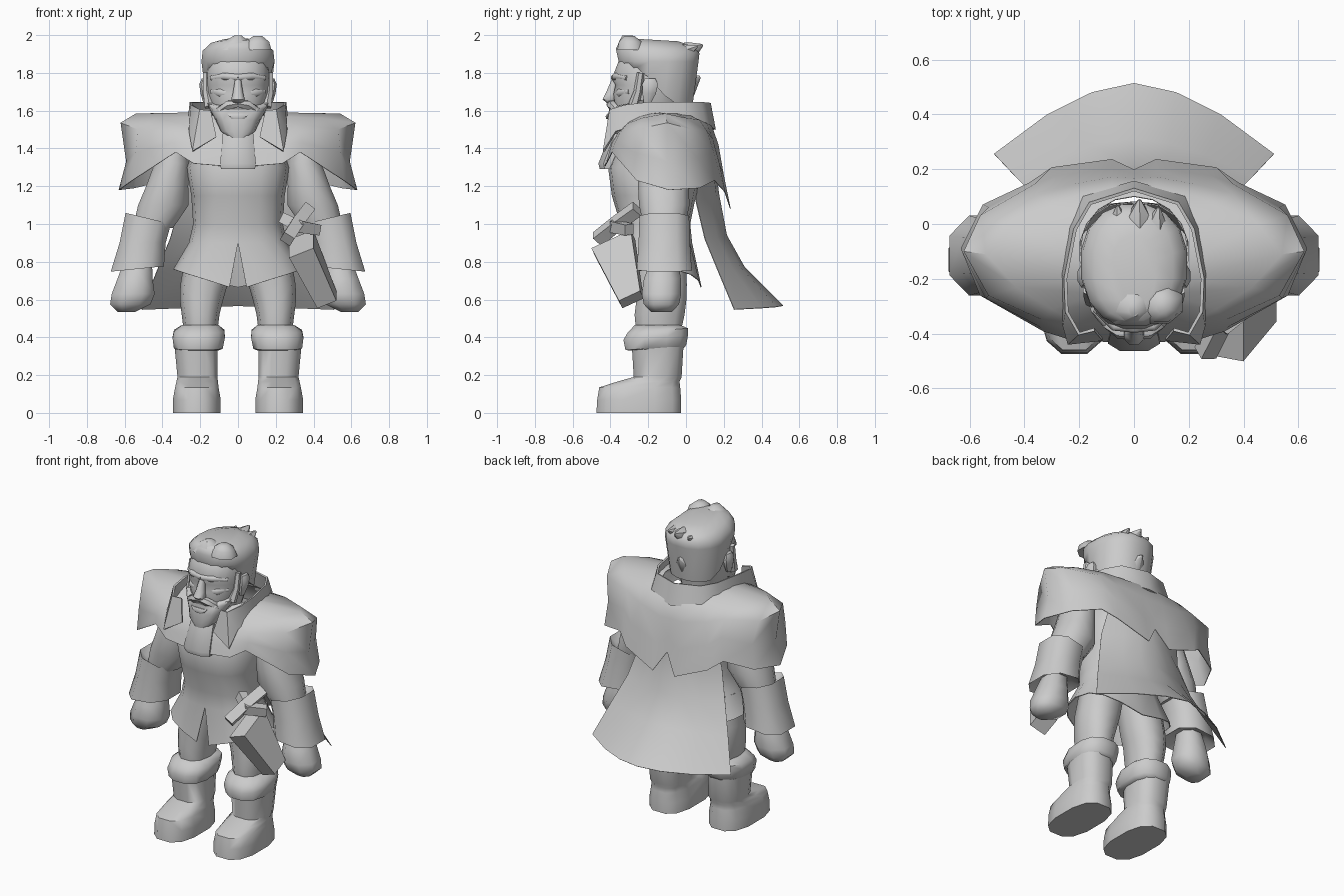
import bpy, bmesh, math
from mathutils import Vector

grey = bpy.data.materials.new("plain_grey")
grey.diffuse_color = (0.6, 0.6, 0.6, 1)


def make(name, verts, faces, mirror=False, solid=0):
    bm = bmesh.new()
    vs = [bm.verts.new(v) for v in verts]
    for f in faces:
        bm.faces.new([vs[i] for i in f])
    bmesh.ops.recalc_face_normals(bm, faces=bm.faces)
    me = bpy.data.meshes.new(name)
    bm.to_mesh(me)
    bm.free()
    me.materials.append(grey)
    ob = bpy.data.objects.new(name, me)
    bpy.context.collection.objects.link(ob)
    if mirror:
        m = ob.modifiers.new("mirror", 'MIRROR')
        m.merge_threshold = 0.001
    if solid:
        s = ob.modifiers.new("thickness", 'SOLIDIFY')
        s.thickness = solid
        s.offset = 0
    return ob


def grid(name, rows, solid=0, mirror=True):
    """Sheet through equal rows of points."""
    n = len(rows[0])
    faces = [(r*n+c, r*n+c+1, (r+1)*n+c+1, (r+1)*n+c)
             for r in range(len(rows)-1) for c in range(n-1)]
    return make(name, [p for r in rows for p in r], faces, mirror, solid)


def spow(v, p):
    return math.copysign(abs(v)**p, v)


def bridge(name, verts, n, mirror=False):
    """Closed body through consecutive loops of n points."""
    faces = [(r*n+i, r*n+(i+1) % n, (r+1)*n+(i+1) % n, (r+1)*n+i)
             for r in range(len(verts)//n-1) for i in range(n)]
    faces += [tuple(range(n)), tuple(range(len(verts)-n, len(verts)))]
    return make(name, verts, faces, mirror)


def stack(name, rings, n=12, p=0.8, mirror=False, hem=None):
    """Body of level rings (z, cx, cy, rx, ry, tilt in x, tilt in y)."""
    verts = []
    for k, ring in enumerate(rings):
        z, cx, cy, rx, ry, tx, ty = (tuple(ring) + (0, 0))[:7]
        for i in range(n):
            a = 2*math.pi*(i+0.5)/n
            x, y = rx*spow(math.sin(a), p), -ry*spow(math.cos(a), p)
            verts.append((cx+x, cy+y, hem(a) if hem and k == 0 else z + tx*x + ty*y))
    return bridge(name, verts, n, mirror)


def tube(name, pts, n=6, mirror=False, flat=1.0):
    """Tube along points (x, y, z, radius)."""
    verts, P = [], [Vector(p[:3]) for p in pts]
    for k, p in enumerate(P):
        d = (P[min(k+1, len(P)-1)] - P[max(k-1, 0)]).normalized()
        u = d.cross(Vector((0, 1, 0.01))).normalized()
        w = d.cross(u)
        for i in range(n):
            a = 2*math.pi*(i+0.5)/n
            verts.append(p + pts[k][3]*(u*math.cos(a) + w*math.sin(a)*flat))
    return bridge(name, verts, n, mirror)


# boots, cuffs and legs
stack("boot", [(0, .218, -.25, .13, .23), (.07, .218, -.248, .13, .228),
               (.135, .218, -.245, .118, .22), (.165, .216, -.2, .113, .17),
               (.19, .215, -.15, .108, .13), (.35, .222, -.15, .117, .14)], 12, .75, True)
stack("boot_cuff", [(.33, .21, -.15, .11, .13), (.345, .21, -.16, .133, .165, 0, .08),
                    (.40, .208, -.16, .142, .176, 0, .08), (.435, .205, -.15, .138, .165, 0, .08),
                    (.465, .2, -.15, .1, .125)], 12, .8, True)
stack("leg", [(.44, .198, -.145, .09, .125), (.52, .198, -.14, .1, .138),
              (.6, .193, -.13, .115, .138), (.68, .18, -.13, .125, .14),
              (.88, .14, -.13, .13, .13)], 10, .85, True)

# tunic with a front slit: z, half width, front y, back y
rows = []
for z, rx, yf, yb in [(1.46, .2, -.34, .08), (1.30, .27, -.41, .08), (1.15, .245, -.39, .05),
                      (1.0, .235, -.345, .02), (.9, .258, -.345, .03), (.7, .34, -.37, .08)]:
    row = []
    for i in range(9):
        a = math.pi*i/8
        x, y = rx*spow(math.sin(a), .8), -spow(math.cos(a), .8)
        zz = z
        if z == .7:
            zz = .665 + .095*math.sin(a)
            if i == 0:
                x = .045
        row.append((x, (yf+yb)/2 + y*(yb-yf)/2, zz))
    rows.append(row)
grid("tunic", rows, .005)

# long cape
rows = [[(u*xe, yc+(ye-yc)*u**1.7, z-.02*u) for u in (0, .3, .62, 1)]
        for z, xe, yc, ye in [(1.4, .25, .14, .09), (1.15, .3, .175, .05), (.94, .36, .215, .1),
                              (.77, .43, .31, .17), (.567, .51, .513, .255)]]
grid("cape", rows, .004)

# shoulder mantle: columns run front to back, each from top to hem
columns = [
    [(0, -.36, 1.46), (0, -.39, 1.41), (0, -.41, 1.36), (0, -.435, 1.30)],
    [(.2, -.36, 1.48), (.23, -.39, 1.43), (.24, -.405, 1.38), (.235, -.42, 1.32)],
    [(.30, -.31, 1.53), (.33, -.35, 1.48), (.34, -.375, 1.43), (.33, -.39, 1.38)],
    [(.43, -.23, 1.56), (.53, -.26, 1.50), (.54, -.27, 1.38), (.56, -.26, 1.23)],
    [(.54, -.11, 1.583), (.62, -.1, 1.535), (.59, -.1, 1.33), (.63, -.09, 1.18)],
    [(.45, .0, 1.56), (.56, .03, 1.50), (.53, .06, 1.35), (.55, .07, 1.19)],
    [(.30, .07, 1.55), (.36, .11, 1.49), (.36, .145, 1.38), (.38, .15, 1.23)],
    [(.19, .11, 1.53), (.24, .14, 1.45), (.28, .175, 1.32), (.30, .205, 1.17)],
    [(.08, .135, 1.52), (.08, .17, 1.42), (.08, .2, 1.25), (.08, .235, 1.08)],
    [(0, .135, 1.52), (0, .165, 1.42), (0, .185, 1.30), (0, .197, 1.21)]]
for i, col in enumerate(columns):
    a = math.pi*i/9
    col.insert(0, (.2*math.sin(a), -.1-.2*math.cos(a), 1.54+.05*math.sin(a)))
grid("shoulder_mantle", columns, .004)

# standing collar with pointed lapels, and the neck cloth
top = [(.145, -.385, 1.60), (.2, -.40, 1.605), (.245, -.32, 1.63), (.25, -.2, 1.645),
       (.215, -.02, 1.645), (.16, .075, 1.645), (0, .125, 1.64)]
low = [(.115, -.42, 1.46), (.24, -.435, 1.385), (.255, -.37, 1.49), (.26, -.17, 1.55),
       (.235, -.01, 1.54), (.185, .1, 1.52), (0, .152, 1.50)]
grid("collar", [top, low], .012)
stack("neck_cloth", [(1.29, 0, -.40, .095, .06), (1.32, 0, -.405, .1, .062),
                     (1.48, 0, -.345, .085, .06)], 8, .7)

# arms, bracers and fists
stack("upper_arm", [(1.45, .34, -.12, .08, .1), (1.32, .35, -.125, .095, .13),
                    (1.2, .375, -.12, .115, .138), (1.1, .395, -.115, .138, .138),
                    (.98, .45, -.115, .11, .11)], 12, .9, True)
stack("bracer", [(.80, .53, -.115, .1, .1), (.762, .533, -.115, .15, .155, -.1),
                 (.9, .505, -.115, .13, .145), (1.03, .475, -.115, .128, .14, .24),
                 (1.0, .47, -.115, .1, .11, .24)], 8, .8, True)
stack("hand", [(.535, .59, -.13, .05, .06), (.575, .57, -.13, .115, .1),
               (.63, .555, -.13, .122, .112), (.71, .545, -.125, .1, .105),
               (.8, .53, -.115, .08, .08)], 8, .9, True)

# head and face
stack("head", [(1.40, 0, -.18, .1, .12), (1.52, 0, -.2, .115, .16), (1.6, 0, -.205, .145, .17),
               (1.69, 0, -.2, .165, .186), (1.735, 0, -.195, .17, .18), (1.77, 0, -.195, .17, .2),
               (1.86, 0, -.18, .165, .18), (1.92, 0, -.17, .13, .14)], 18, .85)
stack("beard", [(1.455, 0, -.385, .045, .03), (1.49, 0, -.36, .09, .06),
                (1.55, 0, -.315, .118, .102), (1.61, 0, -.28, .152, .13),
                (1.65, 0, -.26, .172, .118, 0, .25)], 14, .85)
tube("sideburn", [(.15, -.28, 1.62, .03), (.165, -.255, 1.70, .022), (.168, -.24, 1.80, .02)],
     6, True)
tube("moustache", [(0, -.40, 1.637, .02), (.05, -.395, 1.63, .026), (.095, -.365, 1.605, .022),
                   (.105, -.35, 1.55, .01)], 6, True)
stack("lower_lip", [(1.555, 0, -.405, .035, .018), (1.57, 0, -.407, .05, .02),
                    (1.585, 0, -.40, .06, .016)], 8, .7)
stack("nose", [(1.64, 0, -.40, .028, .02), (1.66, 0, -.405, .04, .04), (1.69, 0, -.395, .03, .034),
               (1.76, 0, -.375, .018, .022), (1.79, 0, -.365, .018, .018)], 8, 1)
tube("brow", [(.0, -.378, 1.775, .02), (.07, -.372, 1.782, .02), (.14, -.31, 1.772, .014)],
     8, True)
tube("cheek", [(.04, -.36, 1.69, .018), (.085, -.342, 1.695, .03), (.135, -.295, 1.70, .018)],
     8, True)
stack("ear", [(1.64, .172, -.205, .012, .02), (1.69, .178, -.195, .022, .038),
              (1.74, .182, -.19, .025, .045), (1.77, .178, -.19, .015, .03)], 8, .9, True)


# hair, with the lower edge stepping up over the ears to the brow
def hairline(a):
    c = math.cos(a)
    return 1.845 if c > .7 else 1.765 + .1*max(c, 0) if c > -.1 else 1.68 if c > -.5 else 1.63


stack("hair", [(0, 0, -.16, .174, .198), (1.86, 0, -.145, .197, .215),
               (1.915, 0, -.15, .19, .225, 0, -.05), (1.955, 0, -.155, .145, .2, 0, -.08),
               (1.975, 0, -.17, .08, .13, 0, -.06)], 16, .88, hem=hairline)
stack("hair_lump", [(1.92, .09, -.29, .095, .08), (1.965, .1, -.295, .07, .065),
                    (1.995, .105, -.30, .025, .03)], 8, 1)
stack("hair_lump", [(1.92, -.02, -.29, .12, .085), (1.965, -.01, -.295, .075, .065),
                    (1.998, 0, -.31, .02, .03)], 8, 1)
for x, y, z, r in [(-.06, .065, 1.93, .05), (.02, .088, 1.948, .06), (.09, .06, 1.94, .05),
                   (0, .075, 1.78, .08)]:
    tube("hair_tuft", [(x*.8, y-.14, z-r*.9, r), (x*.9, y-.06, z-r*.5, r*.8), (x, y, z, .006)], 6)

# tapered pouch hanging at the hip, tilted along its length
w = Vector((0, .906, .42))
ends = [Vector((.335, -.385, .895)), Vector((.47, -.29, .60))]
t = (ends[1]-ends[0]).cross(w).normalized()
verts = []
for c, a, b in [(ends[0], .115, .07), (ends[1], .062, .055)]:
    verts += [c + w*a*i + t*b*j for i, j in ((-1, -1), (1, -1), (1, 1), (-1, 1))]
bridge("pouch", verts, 4)
# crossed straps above the pouch
tube("strap", [(.26, -.47, .92, .045), (.31, -.37, 1.0, .045), (.37, -.26, 1.08, .045)], 4)
tube("strap", [(.24, -.31, 1.03, .04), (.33, -.37, .985, .045), (.42, -.30, .97, .04)], 4)

# bake modifiers, then smooth shading with sharp creases
for ob in bpy.context.scene.objects:
    ob.select_set(True)
    bpy.context.view_layer.objects.active = ob
bpy.ops.object.convert(target='MESH')
bpy.ops.object.shade_smooth_by_angle(angle=math.radians(52))
